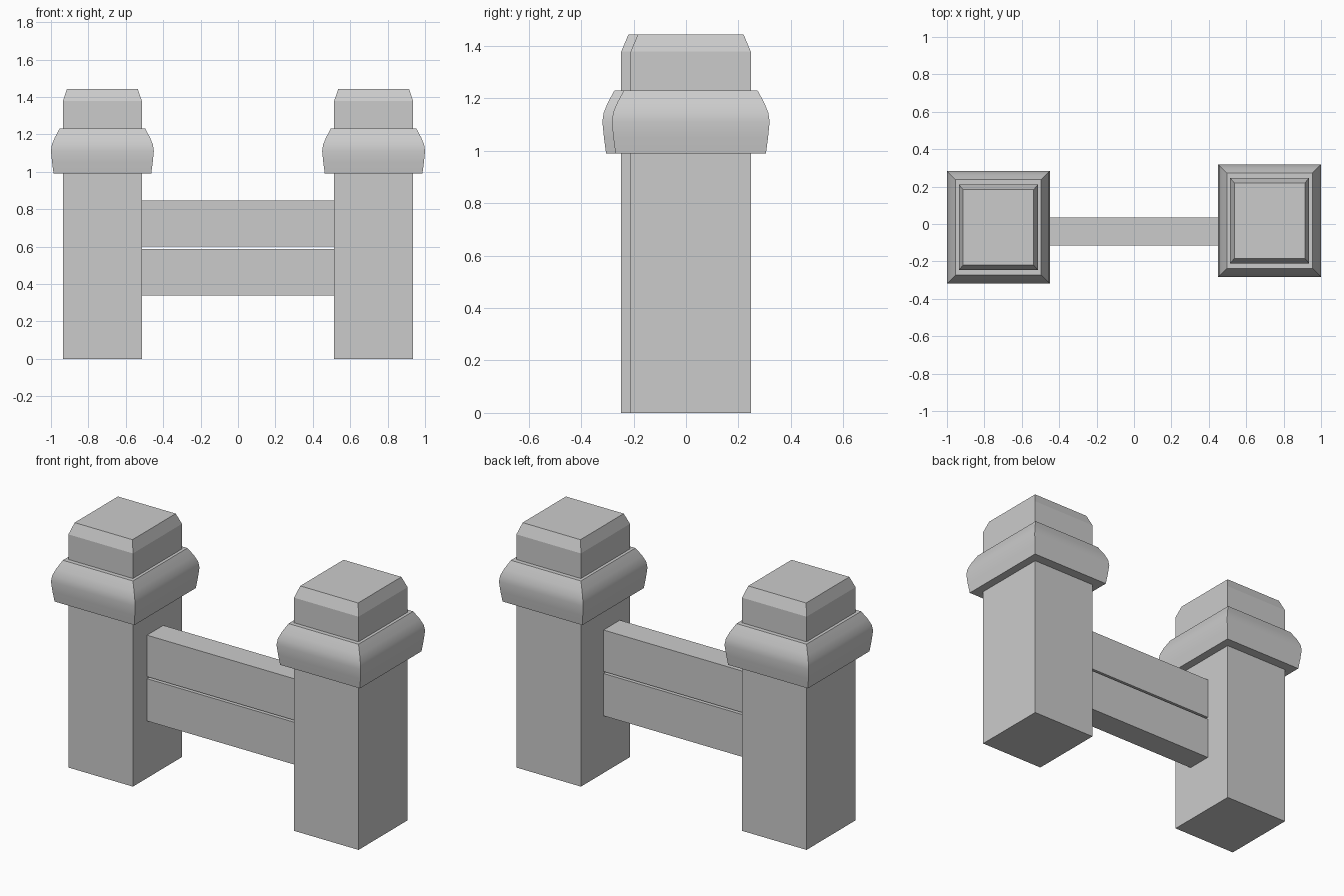
import bpy, bmesh

if "Cube" in bpy.data.objects:
    bpy.data.objects.remove(bpy.data.objects["Cube"])


def loft(name, cx, cy, rings, smooth=False):
    """Stack rectangles (half_x, half_y, z) into a closed solid."""
    bm = bmesh.new()
    loops = [[bm.verts.new((cx + sx * hx, cy + sy * hy, z))
              for sx, sy in ((-1, -1), (1, -1), (1, 1), (-1, 1))]
             for hx, hy, z in rings]
    for a, b in zip(loops, loops[1:]):
        for i in range(4):
            j = (i + 1) % 4
            bm.faces.new((a[i], a[j], b[j], b[i]))
    bm.faces.new(loops[0][::-1])
    bm.faces.new(loops[-1])
    me = bpy.data.meshes.new(name)
    bm.to_mesh(me)
    bm.free()
    ob = bpy.data.objects.new(name, me)
    bpy.context.collection.objects.link(ob)
    if smooth:
        bpy.ops.object.select_all(action='DESELECT')
        ob.select_set(True)
        bpy.context.view_layer.objects.active = ob
        bpy.ops.object.shade_smooth_by_angle(angle=0.6)
    return ob


# collar profile: (inset from widest point, height)
COLLAR = [(0.014, 0.99), (0.006, 1.05), (0.0, 1.11), (0.005, 1.145),
          (0.02, 1.182), (0.046, 1.23)]

for side, s in (("left", -1), ("right", 1)):
    cx, cy = s * 0.725, s * 0.018
    # square post with chamfered top
    loft(side + "_post", cx, cy,
         [(0.211, 0.229, 0), (0.211, 0.229, 1.378), (0.189, 0.202, 1.443)])
    # rounded collar around the post
    loft(side + "_collar", cx, cy,
         [(0.275 - d, 0.301 - d, z) for d, z in COLLAR], smooth=True)

# two rails between the posts
for name, z0, z1 in (("lower_rail", 0.338, 0.588), ("upper_rail", 0.6, 0.845)):
    loft(name, 0, -0.04, [(0.514, 0.076, z0), (0.514, 0.076, z1)])
